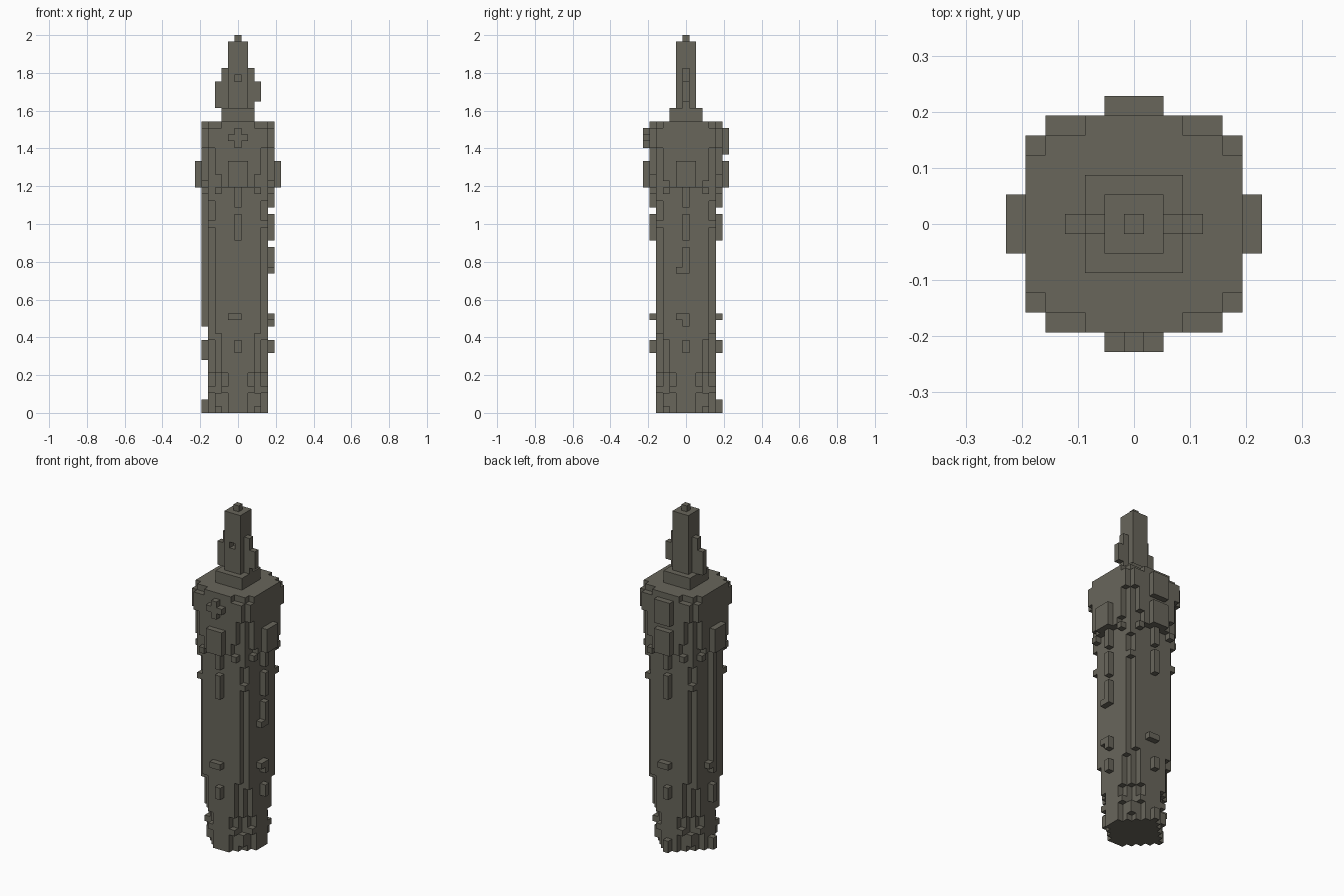
import bpy, bmesh

cube = bpy.data.objects.get("Cube")
if cube:
    bpy.data.objects.remove(cube, do_unlink=True)

U = 2 / 57  # edge of one block

stone = bpy.data.materials.new("weathered_stone")
stone.use_nodes = True
COLOR = (0.14, 0.132, 0.105, 1)
stone.diffuse_color = COLOR
bsdf = stone.node_tree.nodes["Principled BSDF"]
bsdf.inputs["Base Color"].default_value = COLOR
bsdf.inputs["Roughness"].default_value = 0.9


def build(name, boxes):
    """One object from boxes (x0, x1, y0, y1, z0, z1) in block units."""
    bm = bmesh.new()
    for x0, x1, y0, y1, z0, z1 in boxes:
        verts = bmesh.ops.create_cube(bm, size=1)["verts"]
        for v in verts:
            v.co = ((x1 if v.co.x > 0 else x0) * U,
                    (y1 if v.co.y > 0 else y0) * U,
                    (z1 if v.co.z > 0 else z0) * U)
    mesh = bpy.data.meshes.new(name)
    bm.to_mesh(mesh)
    bm.free()
    mesh.materials.append(stone)
    obj = bpy.data.objects.new(name, mesh)
    bpy.context.collection.objects.link(obj)


def tier(z0, z1, *halves):
    """Stepped round plan made of crossing centred boxes."""
    return [(-a, a, -b, b, z0, z1) for a, b in halves]


def on_face(face, u0, u1, d0, d1, z0, z1):
    """Box on one side: u runs along the side, d runs outward."""
    return {"front": (u0, u1, -d1, -d0, z0, z1),
            "back": (-u1, -u0, d0, d1, z0, z1),
            "left": (d0, d1, u0, u1, z0, z1),
            "right": (-d1, -d0, -u1, -u0, z0, z1)}[face]


FACES = ("front", "back", "left", "right")
CORNERS = [(sx, sy) for sx in (-1, 1) for sy in (-1, 1)]


def at_corners(x0, x1, y0, y1, z0, z1):
    out = []
    for sx, sy in CORNERS:
        xs, ys = sorted((sx * x0, sx * x1)), sorted((sy * y0, sy * y1))
        out.append((*xs, *ys, z0, z1))
    return out


# Shaft, widening upward in three tiers
build("shaft_base", tier(0, 6, (4.5, 1.5), (3.5, 2.5), (2.5, 3.5), (1.5, 4.5)))
build("shaft_lower", tier(6, 14, (4.5, 2.5), (3.5, 3.5), (2.5, 4.5)))
build("shaft_upper", tier(14, 34, (4.5, 3.5), (3.5, 4.5)))

# Rough feet and stepped corners around the base
feet = at_corners(2.5, 3.5, 2.5, 3.5, 1, 3) + at_corners(1.5, 2.5, 3.5, 4.5, 3, 4)
feet += at_corners(3.5, 4.5, 1.5, 2.5, 3, 4)
feet += [on_face(f, -0.5, 0.5, 4.5, 5.5, 0, 2) for f in ("back", "right")]
build("base_feet", feet)

# Corner teeth where the shaft widens
build("widening_teeth", at_corners(2.5, 3.5, 3.5, 4.5, 12, 14)
      + at_corners(3.5, 4.5, 2.5, 3.5, 11, 14))

# Raised blocks down the middle of each side
studs = []
for f in FACES:
    studs.append(on_face(f, -0.5, 0.5, 4.5, 5.5, 8 if f == "right" else 9, 11))
    studs.append(on_face(f, -0.5, 0.5, 4.5, 5.5, 26, 30))
    studs.append(on_face(f, -0.5, 0.5, 4.5, 5.5, 31, 34))
    studs.append(on_face(f, -1.5, 0.5, 4.5, 5.5, 14, 15))
studs.append(on_face("left", -0.5, 0.5, 4.5, 5.5, 21, 25))
studs.append(on_face("left", -1.5, -0.5, 4.5, 5.5, 21, 22))
studs.append(on_face("left", -0.5, 0.5, 4.5, 5.5, 13, 15))
studs.append(on_face("right", -0.5, 0.5, 4.5, 5.5, 13, 14))
build("side_studs", studs)
build("right_rib", [on_face("right", -0.5, 0.5, 4.5, 5.5, 15, 34)])

# Stepped corbels in the shaft corners below the head
build("corbels", at_corners(3.5, 4.5, 3.5, 4.5, 32, 34)
      + at_corners(3.5, 4.5, 3.5, 4.5, 28, 29)
      + at_corners(2.5, 3.5, 4.5, 5.5, 33, 34)
      + at_corners(4.5, 5.5, 2.5, 3.5, 33, 34))

# Head: lower band, chamber and corner posts
build("head_band", tier(34, 38, (5.5, 2.5), (4.5, 4.5), (2.5, 5.5)))
build("head_chamber", tier(38, 44, (5.5, 3.5), (4.5, 4.5), (2.5, 5.5)))
build("head_posts", at_corners(2.5, 3.5, 4.5, 5.5, 36, 43)
      + at_corners(3.5, 4.5, 4.5, 5.5, 40, 43)
      + at_corners(4.5, 5.5, 3.5, 4.5, 40, 43)
      + at_corners(4.5, 5.5, 2.5, 3.5, 35, 38))

# Balcony block on each side, with a small drop beneath the edges
build("balconies", [on_face(f, -1.5, 1.5, 5.5, 6.5, 34, 38) for f in FACES])

# Front cross and back plate on the head
build("front_cross", [on_face("front", -1.5, 1.5, 5.5, 6.5, 41, 42),
                      on_face("front", -0.5, 0.5, 5.5, 6.5, 40, 43)])
build("back_plate", [on_face("back", -1.5, 1.5, 5.5, 6.5, 39, 43)])

# Spire: plinth, column with a small front notch, fins and tip
build("spire_plinth", tier(44, 46, (2.5, 2.5)))
build("spire_column", [(-1.5, 1.5, -1.5, 1.5, 46, 50),
                       (-1.5, 1.5, -0.5, 1.5, 50, 51),
                       (-1.5, -0.5, -1.5, -0.5, 50, 51),
                       (0.5, 1.5, -1.5, -0.5, 50, 51),
                       (-1.5, 1.5, -1.5, 1.5, 51, 56)])
build("spire_fins", [on_face(f, -0.5, 0.5, 1.5, 2.5, 46, 52) for f in ("left", "right")])
build("spire_arms", [on_face("left", -0.5, 0.5, 2.5, 3.5, 47, 50),
                     on_face("right", -0.5, 0.5, 2.5, 3.5, 46, 50)])
build("spire_tip", tier(56, 57, (0.5, 0.5)))
